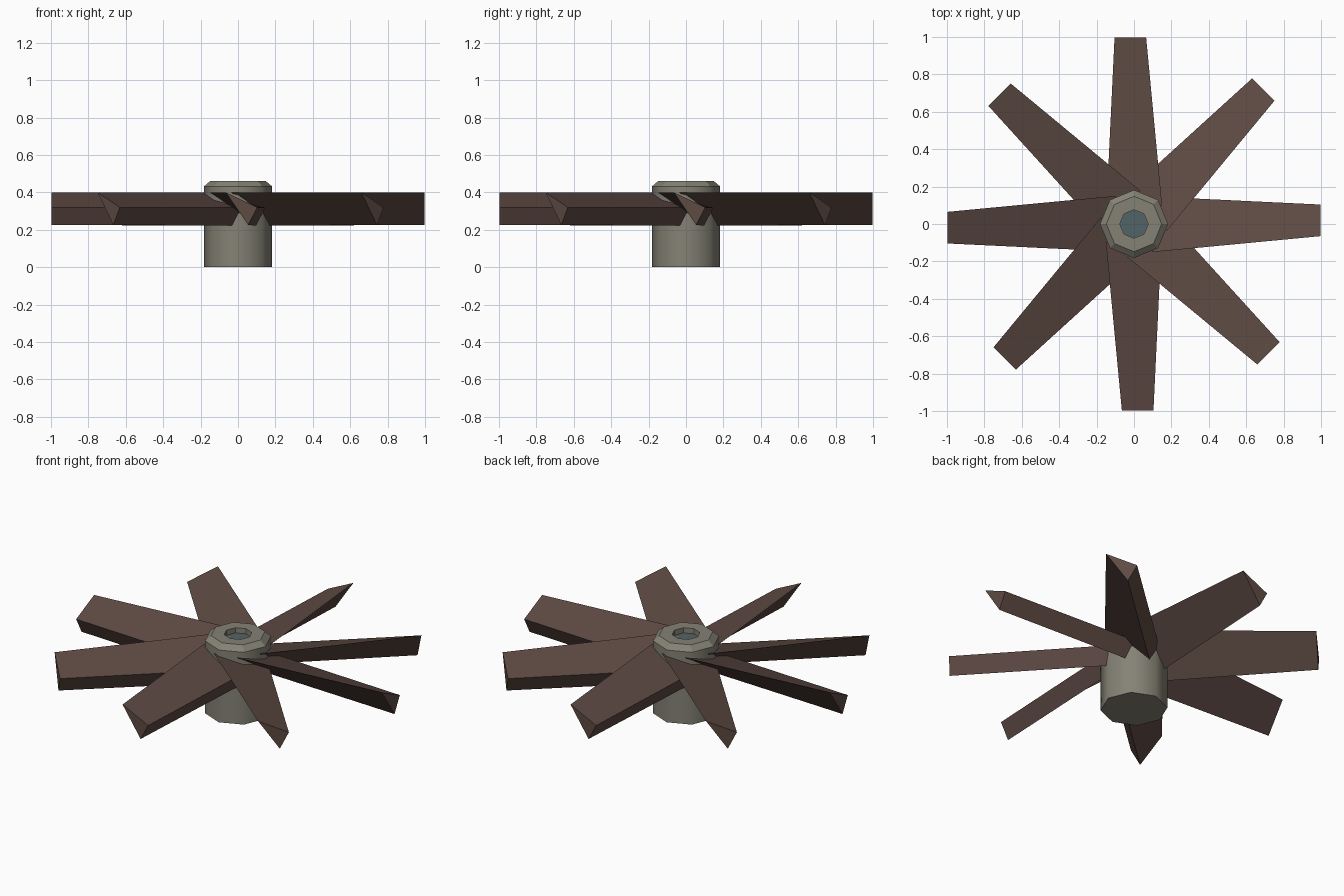
import bpy, bmesh, math
from mathutils import Matrix, Vector

if "Cube" in bpy.data.objects:
    bpy.data.objects.remove(bpy.data.objects["Cube"])


def material(name, rgb):
    m = bpy.data.materials.new(name)
    m.diffuse_color = (*rgb, 1.0)
    m.use_nodes = True
    m.node_tree.nodes["Principled BSDF"].inputs["Base Color"].default_value = m.diffuse_color
    return m


def finish(bm, name, mats):
    bmesh.ops.recalc_face_normals(bm, faces=bm.faces)
    mesh = bpy.data.meshes.new(name)
    bm.to_mesh(mesh)
    bm.free()
    for m in mats:
        mesh.materials.append(m)
    obj = bpy.data.objects.new(name, mesh)
    bpy.context.collection.objects.link(obj)
    return obj


def loft(bm, loops):
    """Bridge loops of points in order and cap both ends; returns (sides, last cap)."""
    rings = [[bm.verts.new(p) for p in loop] for loop in loops]
    n = len(rings[0])
    sides = [[bm.faces.new((a[i], a[(i + 1) % n], b[(i + 1) % n], b[i])) for i in range(n)]
             for a, b in zip(rings, rings[1:])]
    bm.faces.new(rings[0])
    return sides, bm.faces.new(rings[-1])


brown = material("dark brown", (0.112, 0.069, 0.057))
stone = material("warm grey", (0.235, 0.225, 0.178))
blue = material("slate blue", (0.085, 0.125, 0.14))

# Hub: eight-sided drum with a chamfered rim and a shallow socket
SIDES = 8
profile = [(0.182, 0.0), (0.182, 0.432), (0.148, 0.461), (0.076, 0.461), (0.076, 0.43)]
bm = bmesh.new()
sides, floor = loft(bm, [
    [(r * math.cos(math.tau * i / SIDES), r * math.sin(math.tau * i / SIDES), z) for i in range(SIDES)]
    for r, z in profile])
for f in sides[0]:
    f.smooth = True
floor.material_index = 1
finish(bm, "hub", [stone, blue])

# Blades: tapered wedges, right-triangle section pitched down to one side (t, z)
root = [(-0.150, 0.40), (0.147, 0.32), (0.098, 0.222)]
tip = [(-0.065, 0.40), (0.104, 0.32), (0.054, 0.226)]
for k in range(8):
    turn = Matrix.Rotation(math.tau * k / 8, 4, 'Z')
    bm = bmesh.new()
    loft(bm, [[turn @ Vector((r, t, z)) for t, z in section]
              for r, section in ((0.10, root), (0.997, tip))])
    finish(bm, f"blade_{k + 1}", [brown])
